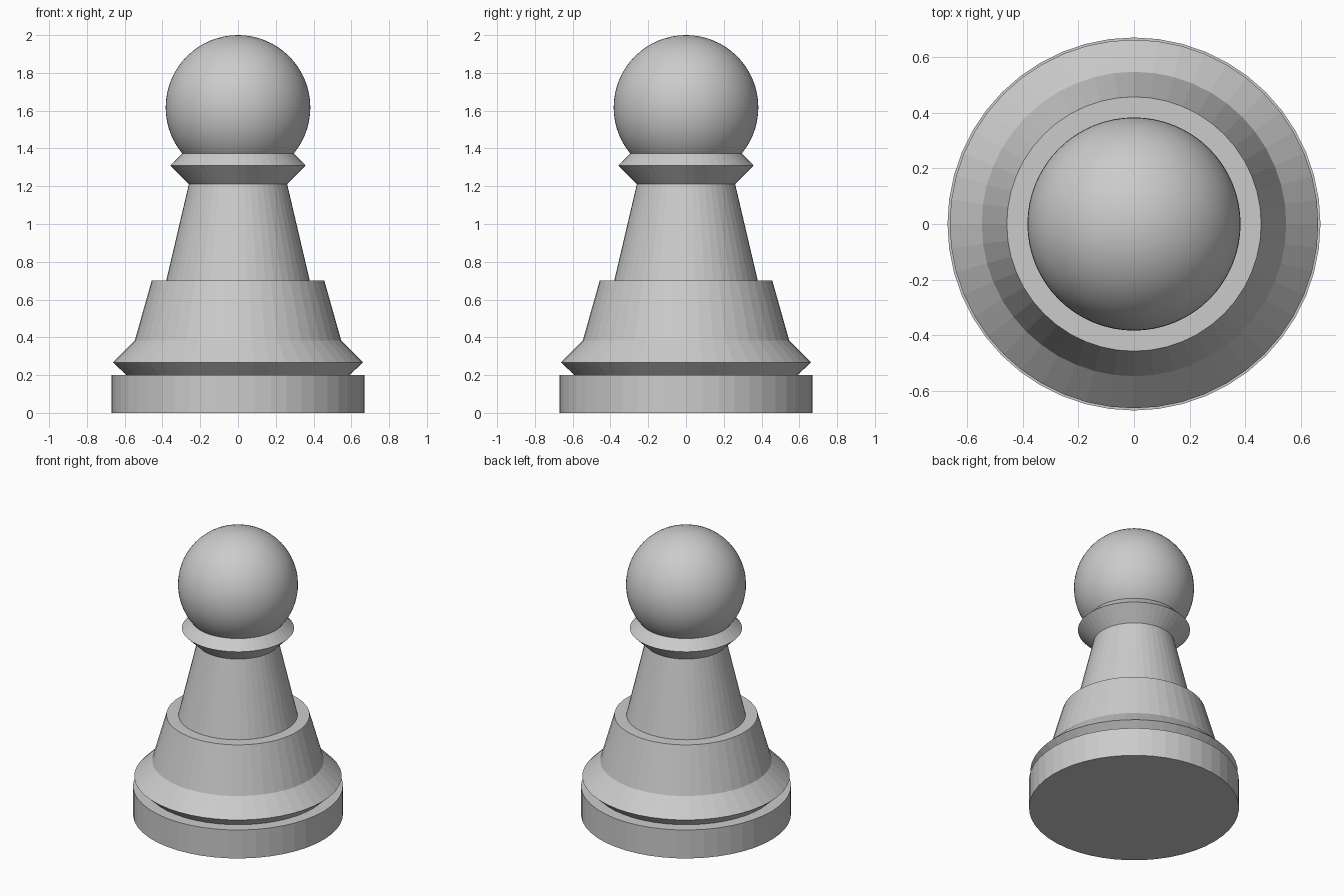
import bpy, bmesh
from math import cos, sin, tau

if "Cube" in bpy.data.objects:
    bpy.data.objects.remove(bpy.data.objects["Cube"])


def turned(name, profile, sides=48):
    """Closed solid of revolution from (radius, z) points, bottom to top."""
    bm = bmesh.new()
    rings = [[bm.verts.new((r * cos(tau * i / sides), r * sin(tau * i / sides), z))
              for i in range(sides)] for r, z in profile]
    for low, high in zip(rings, rings[1:]):
        for i in range(sides):
            j = (i + 1) % sides
            bm.faces.new((low[i], low[j], high[j], high[i]))
    bm.faces.new(rings[0][::-1])
    bm.faces.new(rings[-1])
    mesh = bpy.data.meshes.new(name)
    bm.to_mesh(mesh)
    bm.free()
    obj = bpy.data.objects.new(name, mesh)
    bpy.context.collection.objects.link(obj)
    return obj


# Foot disc
turned("base", [(0.67, 0), (0.67, 0.2)])
# Flared ring and stepped skirt above the foot
turned("skirt", [(0.59, 0.2), (0.662, 0.267), (0.547, 0.382), (0.457, 0.7)])
# Tapered stem
turned("stem", [(0.38, 0.7), (0.26, 1.212)])
# Pointed collar
turned("collar", [(0.26, 1.212), (0.358, 1.309), (0.293, 1.375)])

# Round head
bpy.ops.mesh.primitive_uv_sphere_add(segments=64, ring_count=32, radius=0.383,
                                     location=(0, 0, 1.617))
bpy.context.object.name = "head"
bpy.ops.object.shade_smooth()
